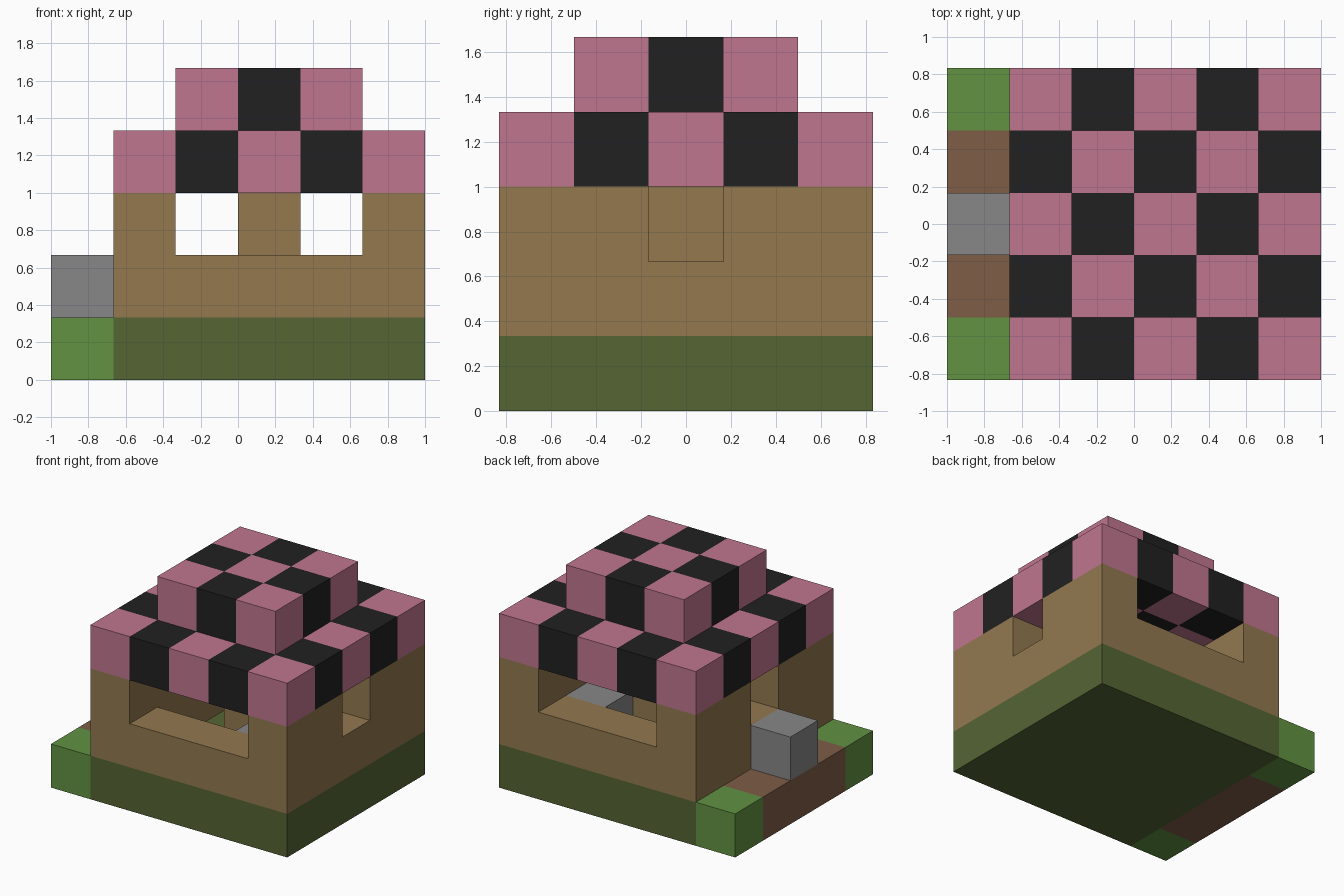
import bpy, bmesh, math
from mathutils import Vector
from itertools import product

cube = bpy.data.objects.get("Cube")
if cube:
    bpy.data.objects.remove(cube, do_unlink=True)

UNIT = 1 / 3
ORIGIN = Vector((-1, -2.5 * UNIT, 0))


def linear(v):
    v /= 255
    return v / 12.92 if v <= 0.04045 else ((v + 0.055) / 1.055) ** 2.4


def material(name, rgb):
    m = bpy.data.materials.new(name)
    m.use_nodes = True
    col = [linear(c) for c in rgb] + [1]
    m.diffuse_color = col
    bsdf = m.node_tree.nodes["Principled BSDF"]
    bsdf.inputs["Base Color"].default_value = col
    bsdf.inputs["Roughness"].default_value = 0.9
    return m


pink = material("pink", (192, 118, 143))
black = material("black", (33, 33, 33))
tan = material("tan_wood", (147, 121, 79))
moss = material("dark_green", (85, 101, 52))
grass = material("grass_green", (98, 146, 66))
earth = material("earth_brown", (126, 93, 71))
stone = material("stone_grey", (137, 135, 136))


def block(i, j, k):
    """Cells covered by three ranges, each given as (first, last)."""
    spans = [range(a, b + 1) for a, b in (i, j, k)]
    return set(product(*spans))


# Ground: mossy base under the house, grass and path on the right-hand edge
base = block((1, 5), (0, 4), (0, 0))
path = block((0, 0), (1, 3), (0, 0))
lawn = block((0, 0), (0, 4), (0, 0)) - path

# Walls: a hollow ring with wide front and back openings and small side ones
walls = block((1, 5), (0, 4), (1, 2)) - block((2, 4), (1, 3), (1, 2))
walls -= block((2, 4), (0, 4), (2, 2))
walls -= block((1, 5), (2, 2), (2, 2))

# Inside post, counter and doorstep
post = block((3, 3), (2, 2), (1, 2))
counter = block((4, 4), (1, 3), (1, 1))
step = block((0, 0), (2, 2), (1, 1))

# Stepped roof in a checker pattern
roof = block((1, 5), (0, 4), (3, 3)) | block((2, 4), (1, 3), (4, 4))

parts = [
    ("mossy_base", base, [moss]),
    ("grass_corners", lawn, [grass]),
    ("earth_path", path, [earth]),
    ("house_walls", walls, [tan]),
    ("inside_post", post, [tan]),
    ("stone_counter", counter, [stone]),
    ("stone_step", step, [stone]),
    ("checkered_roof", roof, [black, pink]),
]
filled = set().union(*(cells for _, cells, _ in parts))


def build(name, cells, mats):
    """Outer faces of the cells, left out where another cell touches."""
    bm = bmesh.new()
    for cell in sorted(cells):
        centre = Vector(cell) + Vector((0.5, 0.5, 0.5))
        for axis, sign in product(range(3), (-1, 1)):
            n = Vector((0, 0, 0))
            n[axis] = sign
            if tuple(int(c + d) for c, d in zip(cell, n)) in filled:
                continue
            u = Vector((0, 0, 0))
            u[(axis + 1) % 3] = 0.5
            v = n.cross(u)
            mid = centre + n * 0.5
            ring = [mid - u - v, mid + u - v, mid + u + v, mid - u + v]
            face = bm.faces.new([bm.verts.new(ORIGIN + p * UNIT) for p in ring])
            face.material_index = (cell[0] + cell[1]) % len(mats)
    bmesh.ops.remove_doubles(bm, verts=bm.verts[:], dist=0.001)
    bmesh.ops.dissolve_limit(bm, angle_limit=math.radians(1), verts=bm.verts[:],
                             edges=bm.edges[:], delimit={'MATERIAL'})
    mesh = bpy.data.meshes.new(name)
    bm.to_mesh(mesh)
    bm.free()
    for m in mats:
        mesh.materials.append(m)
    bpy.context.collection.objects.link(bpy.data.objects.new(name, mesh))


for part in parts:
    build(*part)
